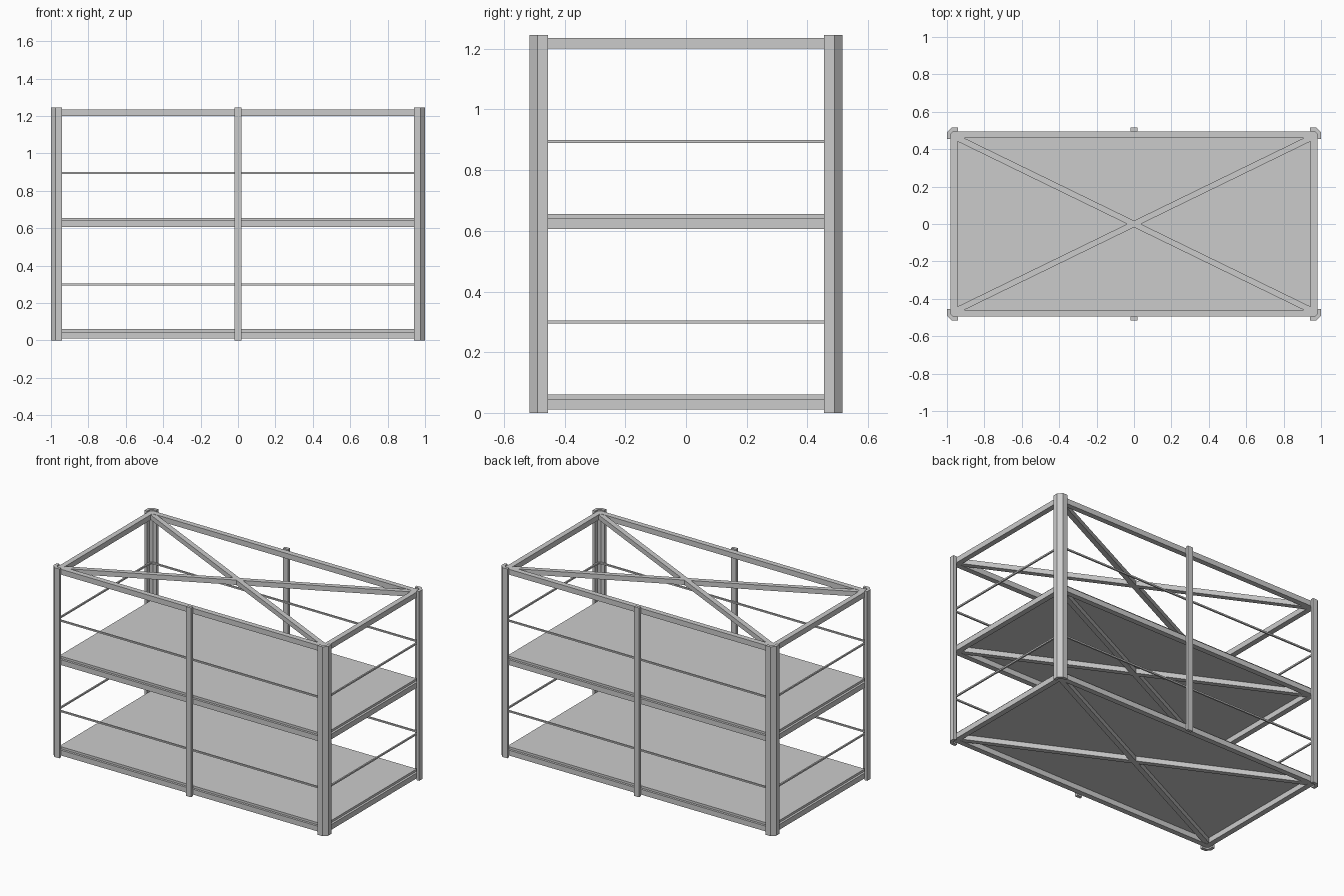
import bpy, bmesh, math
from mathutils import Matrix

if "Cube" in bpy.data.objects:
    bpy.data.objects.remove(bpy.data.objects["Cube"])

POST_H = 1.245
OX, OY = 1.0, 0.515      # outer corner of the posts
RAIL = 0.035             # square rail section
RX, RY = 0.98, 0.495     # outer faces of the rails


def finish(name, bm):
    bmesh.ops.recalc_face_normals(bm, faces=bm.faces)
    me = bpy.data.meshes.new(name)
    bm.to_mesh(me)
    bm.free()
    ob = bpy.data.objects.new(name, me)
    bpy.context.collection.objects.link(ob)
    return ob


def box(name, size, loc, angle=0.0):
    bm = bmesh.new()
    m = (Matrix.Translation(loc) @ Matrix.Rotation(angle, 4, 'Z')
         @ Matrix.Diagonal((*size, 1)))
    bmesh.ops.create_cube(bm, size=1, matrix=m)
    return finish(name, bm)


def prism(name, profile, z0, z1):
    bm = bmesh.new()
    face = bm.faces.new([bm.verts.new((x, y, z0)) for x, y in profile])
    new = bmesh.ops.extrude_face_region(bm, geom=[face])["geom"]
    bmesh.ops.translate(bm, vec=(0, 0, z1 - z0),
                        verts=[v for v in new if isinstance(v, bmesh.types.BMVert)])
    return finish(name, bm)


# L-shaped corner posts with a chamfered outer edge
W, T, C = 0.06, 0.02, 0.025
angle_profile = [(0, W), (0, C), (C, 0), (W, 0), (W, T), (C + 0.008, T),
                 (T, C + 0.008), (T, W)]
for sx in (-1, 1):
    for sy in (-1, 1):
        pts = [(sx * (OX - a), sy * (OY - b)) for a, b in angle_profile]
        prism("corner_post", pts, 0, POST_H)

# Flat middle uprights, front and back
for sy in (-1, 1):
    box("middle_upright", (0.036, 0.02, POST_H), (0, sy * (OY - 0.01), POST_H / 2))

# Rail frames with crossed braces
bx, by = RX - RAIL, RY - RAIL
brace_len = 2 * math.hypot(bx, by)
brace_ang = math.atan2(by, bx)
for level, z in (("bottom", 0.028), ("middle", 0.623), ("top", 1.218)):
    for s in (-1, 1):
        box(level + "_long_rail", (2 * RX, RAIL, RAIL), (0, s * (RY - RAIL / 2), z))
        box(level + "_end_rail", (RAIL, 2 * by, RAIL), (s * (RX - RAIL / 2), 0, z))
        box(level + "_brace", (brace_len, 0.032, RAIL - 0.003), (0, 0, z), s * brace_ang)

# Shelf boards
for z in (0.0525, 0.6475):
    box("shelf_board", (2 * 0.965, 2 * 0.48, 0.015), (0, 0, z))

# Thin guard bars around each shelf
for z in (0.30, 0.895):
    for s in (-1, 1):
        box("long_guard_bar", (2 * 0.975, 0.01, 0.01), (0, s * 0.49, z))
        box("end_guard_bar", (0.01, 2 * 0.49, 0.01), (s * 0.975, 0, z))
